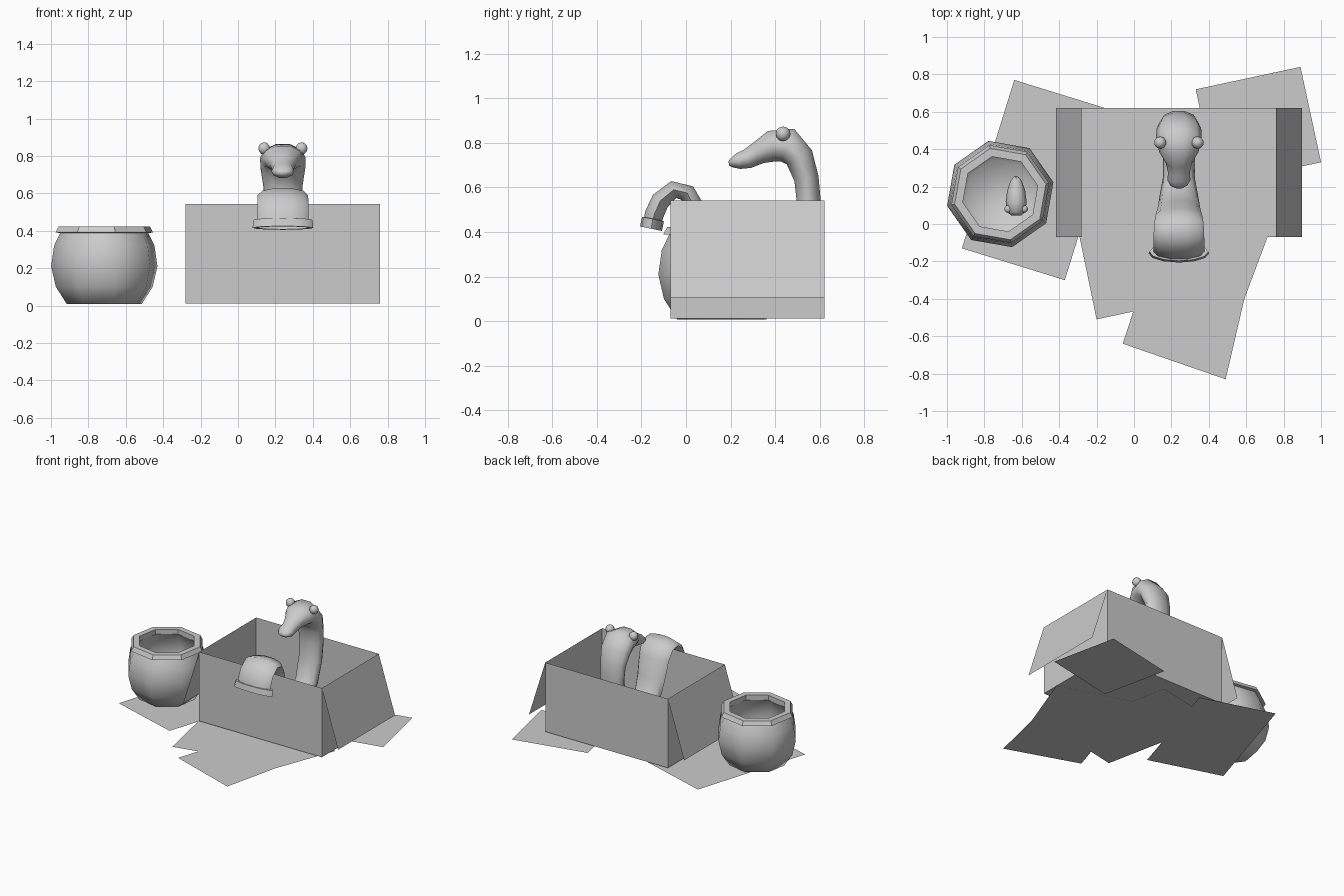
import bpy, bmesh, math
from mathutils import Vector

if "Cube" in bpy.data.objects:
    bpy.data.objects.remove(bpy.data.objects["Cube"])

def make(name, verts, faces, smooth=None):
    me = bpy.data.meshes.new(name)
    me.from_pydata(verts, [], faces)
    bm = bmesh.new()
    bm.from_mesh(me)
    bmesh.ops.recalc_face_normals(bm, faces=bm.faces)
    bm.to_mesh(me)
    bm.free()
    ob = bpy.data.objects.new(name, me)
    bpy.context.collection.objects.link(ob)
    if smooth:
        bpy.context.view_layer.objects.active = ob
        ob.select_set(True)
        bpy.ops.object.shade_smooth_by_angle(angle=math.radians(smooth))
        ob.select_set(False)
    return ob

def skin(rings, cap_start, cap_end):
    n = len(rings[0])
    verts = [v for r in rings for v in r]
    faces = [(i * n + j, i * n + (j + 1) % n, (i + 1) * n + (j + 1) % n, (i + 1) * n + j)
             for i in range(len(rings) - 1) for j in range(n)]
    if cap_start:
        faces.append(tuple(range(n)))
    if cap_end:
        faces.append(tuple(range((len(rings) - 1) * n, len(rings) * n)))
    return verts, faces

def loft(name, x, sections, sides=10, caps=(False, True), tangent=None):
    """Sections (y, z, half thickness, half width) swept in the plane at x."""
    rings = []
    last = len(sections) - 1
    for i, (y, z, t, w) in enumerate(sections):
        a, b = sections[max(i - 1, 0)], sections[min(i + 1, last)]
        d = Vector(tangent or (b[0] - a[0], b[1] - a[1])).normalized()
        rings.append([(x + w * math.cos(u), y - d.y * t * math.sin(u), z + d.x * t * math.sin(u))
                      for u in (2 * math.pi * k / sides for k in range(sides))])
    return make(name, *skin(rings, *caps), smooth=60)

def lathe(name, centre, profile, phase, caps, smooth):
    rings = [[(centre[0] + r * math.cos(phase + k * math.pi / 4),
               centre[1] + r * math.sin(phase + k * math.pi / 4), z) for k in range(8)]
             for r, z in profile]
    return make(name, *skin(rings, *caps), smooth=smooth)

def ball(name, loc, r):
    bpy.ops.mesh.primitive_uv_sphere_add(segments=10, ring_count=6, radius=r, location=loc)
    bpy.context.object.name = name
    bpy.ops.object.shade_smooth()

# Paper sheets on the ground, overlapping
sheets = [
    [(-.92, -.13), (-.37, -.30), (-.09, .60), (-.64, .77)],
    [(.89, .84), (.33, .72), (.44, .21), (1.0, .33)],
    [(-.20, -.51), (.36, -.39), (.17, .53), (-.39, .41)],
    [(-.06, -.64), (.49, -.83), (.59, -.40), (.77, .08), (.23, .25)],
]
for i, pts in enumerate(sheets):
    z = .002 * i
    make("paper_sheet", [(x, y, z) for x, y in pts], [tuple(range(len(pts)))])

# Open cardboard box with two side flaps hanging outward
x0, x1, y0, y1, zb, zt = -.28, .76, -.07, .62, .012, .542
corners = [(x0, y0), (x1, y0), (x1, y1), (x0, y1)]
make("box", *skin([[(x, y, z) for x, y in corners] for z in (zb, zt)], True, False))
for xa, xb in ((x0, -.418), (x1, .898)):
    make("box_flap", [(xa, y0, zt), (xa, y1, zt), (xb, y1, .107), (xb, y0, .107)], [(0, 1, 2, 3)])

# Eight-sided pot, hollow, with a flared rim
pc, ph = (-.715, .16), math.radians(12.5)
lathe("pot_outside", pc, [(.205, .008), (.265, .10), (.291, .21), (.275, .32), (.24, .39)],
      ph, (True, False), 60)
lathe("pot_rim", pc, [(.24, .388), (.268, .39), (.25, .422), (.205, .422), (.205, .385)],
      ph, (False, False), 30)
lathe("pot_inside", pc, [(.205, .385), (.245, .32), (.265, .21), (.24, .10), (.19, .03)],
      ph, (False, True), 60)

# Little fish in the pot: body, back fin, tail and eyes
fx = -.63
loft("fish_body", fx, [(.045, .23, .02, .025), (.065, .23, .042, .05), (.12, .23, .055, .056),
                       (.18, .23, .045, .048), (.23, .235, .025, .03), (.25, .24, .02, .014)],
     8, (True, True))
make("fish_tail", [(fx, .24, .22), (fx + .03, .295, .17), (fx + .03, .295, .30), (fx, .24, .26)],
     [(0, 1, 2, 3)])
make("fish_fin", [(fx, .10, .27), (fx, .20, .265), (fx, .20, .30), (fx, .13, .305)], [(0, 1, 2, 3)])
for s in (-1, 1):
    ball("fish_eye", (fx + s * .042, .08, .245), .021)

# Sock puppet: over the front wall, along the box floor, up the neck to the head
sx = .24
loft("puppet_sock", sx, [
    (-.152, .44, .042, .135), (-.142, .48, .045, .137), (-.115, .54, .045, .137),
    (-.055, .59, .042, .135), (.005, .575, .042, .132), (.045, .50, .045, .125),
    (.08, .36, .05, .115), (.14, .20, .055, .105), (.25, .11, .06, .085),
    (.39, .13, .06, .085), (.49, .25, .058, .09), (.535, .40, .056, .095),
    (.55, .54, .057, .098), (.54, .64, .058, .105), (.508, .735, .068, .12),
    (.455, .79, .083, .122), (.385, .785, .074, .105), (.325, .755, .054, .07),
    (.275, .728, .046, .058), (.235, .718, .038, .062), (.205, .71, .022, .045),
    (.192, .708, .01, .02)])
loft("sock_cuff", sx, [(-.148, .46, .04, .135), (-.148, .458, .05, .158), (-.157, .415, .05, .162),
                       (-.157, .415, .037, .14), (-.15, .45, .037, .132)],
     12, (False, False), tangent=(.2, .98))
for s in (-1, 1):
    ball("puppet_eye", (sx + s * .1, .435, .84), .033)
